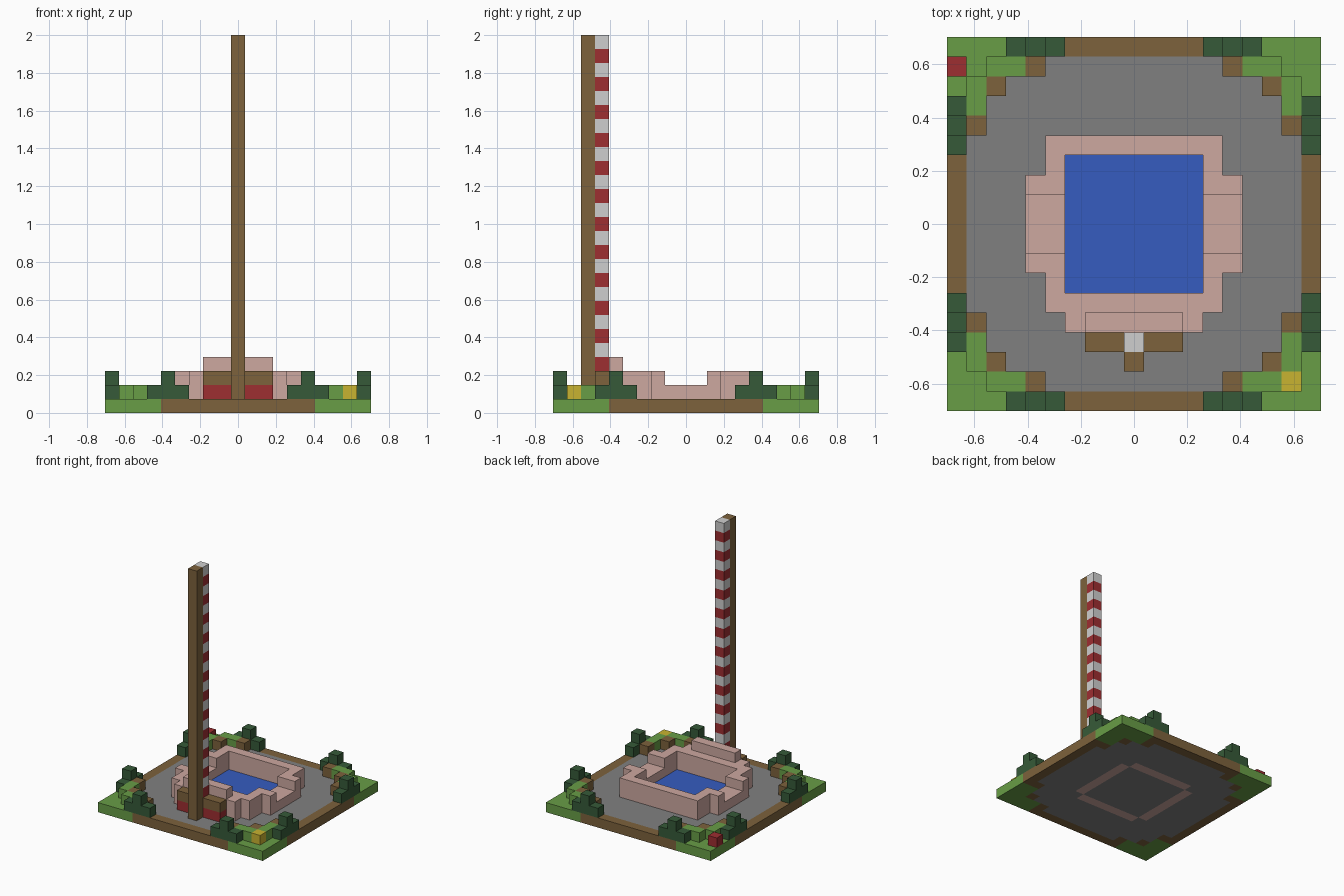
import bpy, bmesh
from mathutils import Matrix, Vector

if "Cube" in bpy.data.objects:
    bpy.data.objects.remove(bpy.data.objects["Cube"], do_unlink=True)

U = 2 / 27  # edge of one block


def linear(c):
    c /= 255
    return c / 12.92 if c <= 0.04045 else ((c + 0.055) / 1.055) ** 2.4


def material(name, r, g, b):
    m = bpy.data.materials.new(name)
    m.use_nodes = True
    col = (linear(r), linear(g), linear(b), 1)
    m.diffuse_color = col
    m.node_tree.nodes["Principled BSDF"].inputs["Base Color"].default_value = col
    return m


stone = material("grey_stone", 128, 128, 128)
grass = material("grass_green", 104, 157, 70)
dirt = material("earth_brown", 125, 98, 60)
pink = material("pink_stone", 205, 168, 160)
leaf = material("dark_leaf", 54, 90, 56)
blue = material("water_blue", 54, 92, 192)
red = material("red", 157, 46, 49)
white = material("pale_grey", 207, 207, 207)
yellow = material("yellow", 201, 179, 49)


def finish(name, bm, mats):
    me = bpy.data.meshes.new(name)
    bm.to_mesh(me)
    bm.free()
    for m in mats:
        me.materials.append(m)
    ob = bpy.data.objects.new(name, me)
    bpy.context.collection.objects.link(ob)
    return ob


def blocks(name, boxes, *mats):
    """Boxes given as inclusive block ranges; materials alternate box by box."""
    bm = bmesh.new()
    for n, (x0, x1, y0, y1, z0, z1) in enumerate(boxes):
        size = Vector((x1 - x0 + 1, y1 - y0 + 1, z1 - z0 + 1)) * U
        mid = Vector((x0 + x1, y0 + y1, z0 + z1 + 1)) * U / 2
        new = bmesh.ops.create_cube(
            bm, size=1, matrix=Matrix.Translation(mid) @ Matrix.Diagonal(size.to_4d()))
        for f in {f for v in new["verts"] for f in v.link_faces}:
            f.material_index = n % len(mats)
    return finish(name, bm, mats)


def cell(x, y, z):
    return (x, x, y, y, z, z)


# Ground slab: paved court, earth rim, grass corners
def ground_rule(i, j):
    lo, hi = sorted((abs(i), abs(j)))
    if hi == 4 and lo < 4:
        return 3
    if hi >= 8 and lo >= 6:
        return 1
    if hi == 9 or (hi == 8 and lo == 5) or (hi == 7 and lo == 7):
        return 2
    return 0


bm = bmesh.new()
bmesh.ops.create_grid(bm, x_segments=19, y_segments=19, size=9.5 * U,
                      matrix=Matrix.Translation((0, 0, U)))
for f in bm.faces:
    c = f.calc_center_median()
    f.material_index = ground_rule(round(c.x / U), round(c.y / U))
ground = finish("ground_slab", bm, [stone, grass, dirt, pink])
solid = ground.modifiers.new("thickness", "SOLIDIFY")
solid.thickness = U
solid.offset = -1

# Pool walls with lowered sides, and the raised front step
blocks("pool_back_wall", [(-4, 4, 4, 4, 1, 2)], pink)
blocks("pool_front_wall", [(-4, 4, -4, -4, 1, 2), (-3, 3, -5, -5, 1, 2)], pink)
blocks("pool_front_top", [(-2, 2, -5, -5, 3, 3)], pink)
for s, side in ((1, "left"), (-1, "right")):
    parts = [(4 * s, 4 * s, -3, 3, 1, 1), (5 * s, 5 * s, -2, 2, 1, 1)]
    for t in (-1, 1):
        ends = sorted((2 * t, 3 * t))
        parts += [(4 * s, 4 * s, *ends, 2, 2), cell(5 * s, 2 * t, 2)]
    blocks(f"pool_{side}_wall", parts, pink)

# Water sheet on the pool floor
bm = bmesh.new()
bmesh.ops.create_cube(bm, size=1, matrix=Matrix.Translation((0, 0, U + 0.003))
                      @ Matrix.Diagonal((7 * U, 7 * U, 0.006, 1)))
finish("water", bm, [blue])

# Tall post with its striped pole and base
blocks("post", [(0, 0, -7, -7, 1, 26)], dirt)
blocks("post_base", [(-2, 2, -6, -6, 1, 1)], red)
blocks("post_shelf", [(-2, 2, -6, -6, 2, 2)], dirt)
blocks("striped_pole", [cell(0, -6, z) for z in range(3, 27)], red, white)

# Four planted corners: bushes, low hedge and earth blocks
for sx, a in ((1, "left"), (-1, "right")):
    for sy, b in ((1, "back"), (-1, "front")):
        tag = f"{b}_{a}"
        xs, ys = sorted((4 * sx, 6 * sx)), sorted((4 * sy, 6 * sy))
        blocks(f"bush_{tag}", [
            (*xs, 9 * sy, 9 * sy, 1, 1), cell(5 * sx, 9 * sy, 2),
            (9 * sx, 9 * sx, *ys, 1, 1), cell(9 * sx, 5 * sy, 2)], leaf)
        blocks(f"hedge_{tag}", [cell(i * sx, j * sy, 1)
                                for i, j in ((6, 8), (7, 8), (8, 7), (8, 6))], grass)
        blocks(f"earth_{tag}", [cell(i * sx, j * sy, 1)
                                for i, j in ((5, 8), (7, 7), (8, 5))], dirt)

# Single flower blocks
blocks("yellow_flower", [cell(8, -8, 1)], yellow)
blocks("red_flower", [cell(-9, 8, 1)], red)
